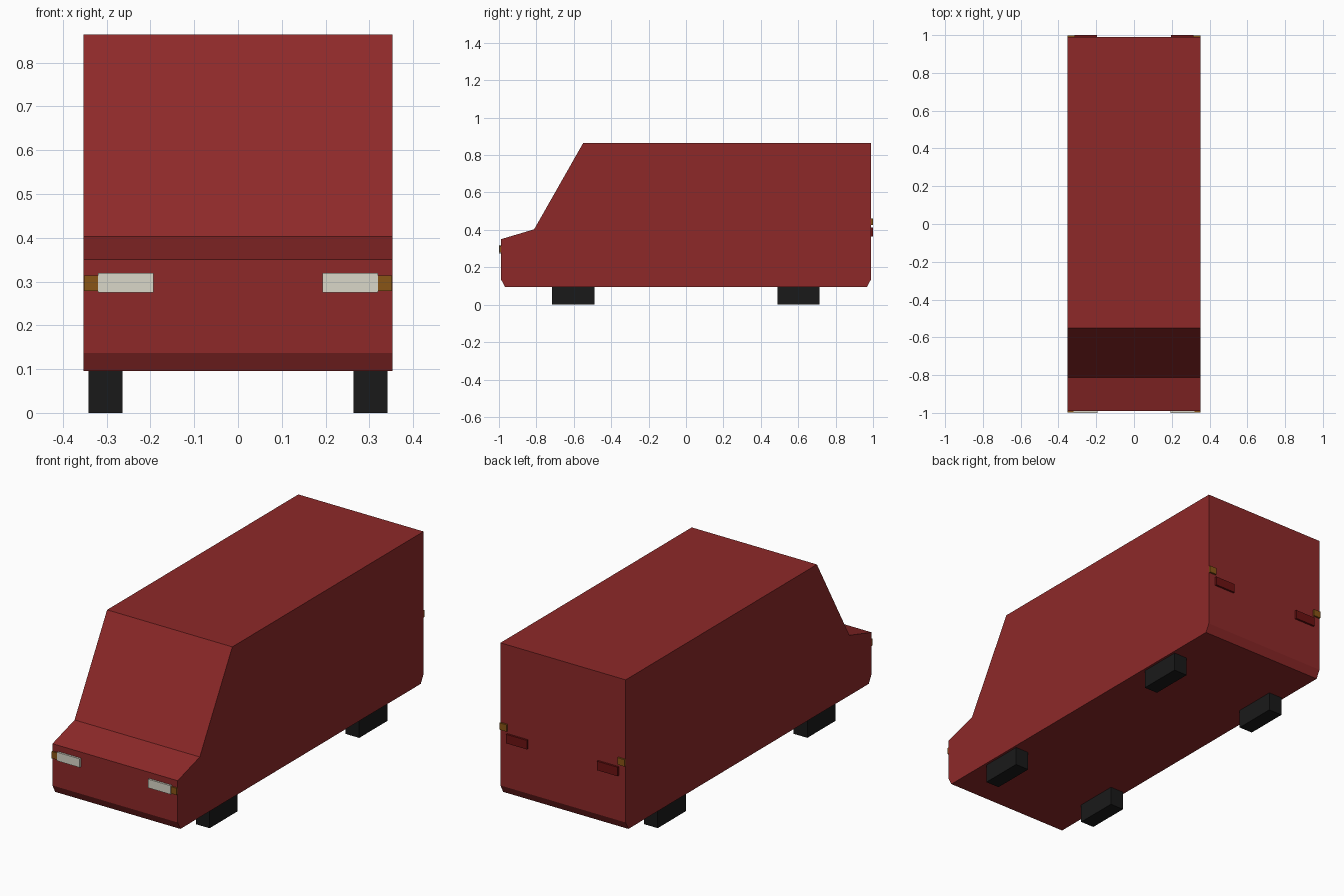
import bpy, bmesh

if "Cube" in bpy.data.objects:
    bpy.data.objects.remove(bpy.data.objects["Cube"])


def material(name, rgb):
    m = bpy.data.materials.new(name)
    m.diffuse_color = (*rgb, 1)
    m.use_nodes = True
    m.node_tree.nodes["Principled BSDF"].inputs["Base Color"].default_value = m.diffuse_color
    return m


def add_object(name, bm, mat):
    bmesh.ops.recalc_face_normals(bm, faces=bm.faces)
    mesh = bpy.data.meshes.new(name)
    bm.to_mesh(mesh)
    bm.free()
    mesh.materials.append(mat)
    ob = bpy.data.objects.new(name, mesh)
    bpy.context.collection.objects.link(ob)
    return ob


def mirrored_box(name, xs, ys, zs, mat):
    """Box from min/max ranges, mirrored to the other side of the van."""
    bm = bmesh.new()
    bmesh.ops.create_cube(bm, size=1)
    for v in bm.verts:
        for i, (lo, hi) in enumerate((xs, ys, zs)):
            v.co[i] = lo if v.co[i] < 0 else hi
    ob = add_object(name, bm, mat)
    ob.modifiers.new("Mirror", 'MIRROR').use_axis = (True, False, False)
    return ob


paint = material("red_paint", (0.27, 0.022, 0.022))
rubber = material("black_rubber", (0.01, 0.01, 0.01))
white = material("white_lens", (0.70, 0.68, 0.58))
amber = material("amber_lens", (0.25, 0.09, 0.008))
red = material("red_lens", (0.15, 0.006, 0.006))

# Body: side profile (y, z) extruded across the width
HALF = 0.353
profile = [(-0.968, 0.096), (-0.99, 0.137), (-0.99, 0.35), (-0.812, 0.403),
           (-0.55, 0.864), (0.99, 0.864), (0.99, 0.137), (0.968, 0.096)]
bm = bmesh.new()
side = bm.faces.new([bm.verts.new((-HALF, y, z)) for y, z in profile])
ext = bmesh.ops.extrude_face_region(bm, geom=[side], use_keep_orig=True)
moved = [g for g in ext["geom"] if isinstance(g, bmesh.types.BMVert)]
bmesh.ops.translate(bm, verts=moved, vec=(2 * HALF, 0, 0))
add_object("van_body", bm, paint)

# Blocky wheels, tucked up into the body
for name, y in (("front_wheels", -0.603), ("rear_wheels", 0.602)):
    mirrored_box(name, (0.264, 0.341), (y - 0.113, y + 0.113), (0, 0.226), rubber)

# Front lamps
mirrored_box("headlights", (0.193, 0.32), (-1.0, -0.98), (0.275, 0.319), white)
mirrored_box("front_indicators", (0.318, 0.352), (-0.998, -0.98), (0.279, 0.314), amber)

# Rear lamps
mirrored_box("tail_lights", (0.197, 0.314), (0.98, 1.0), (0.366, 0.412), red)
mirrored_box("rear_indicators", (0.312, 0.352), (0.98, 0.999), (0.425, 0.46), amber)
